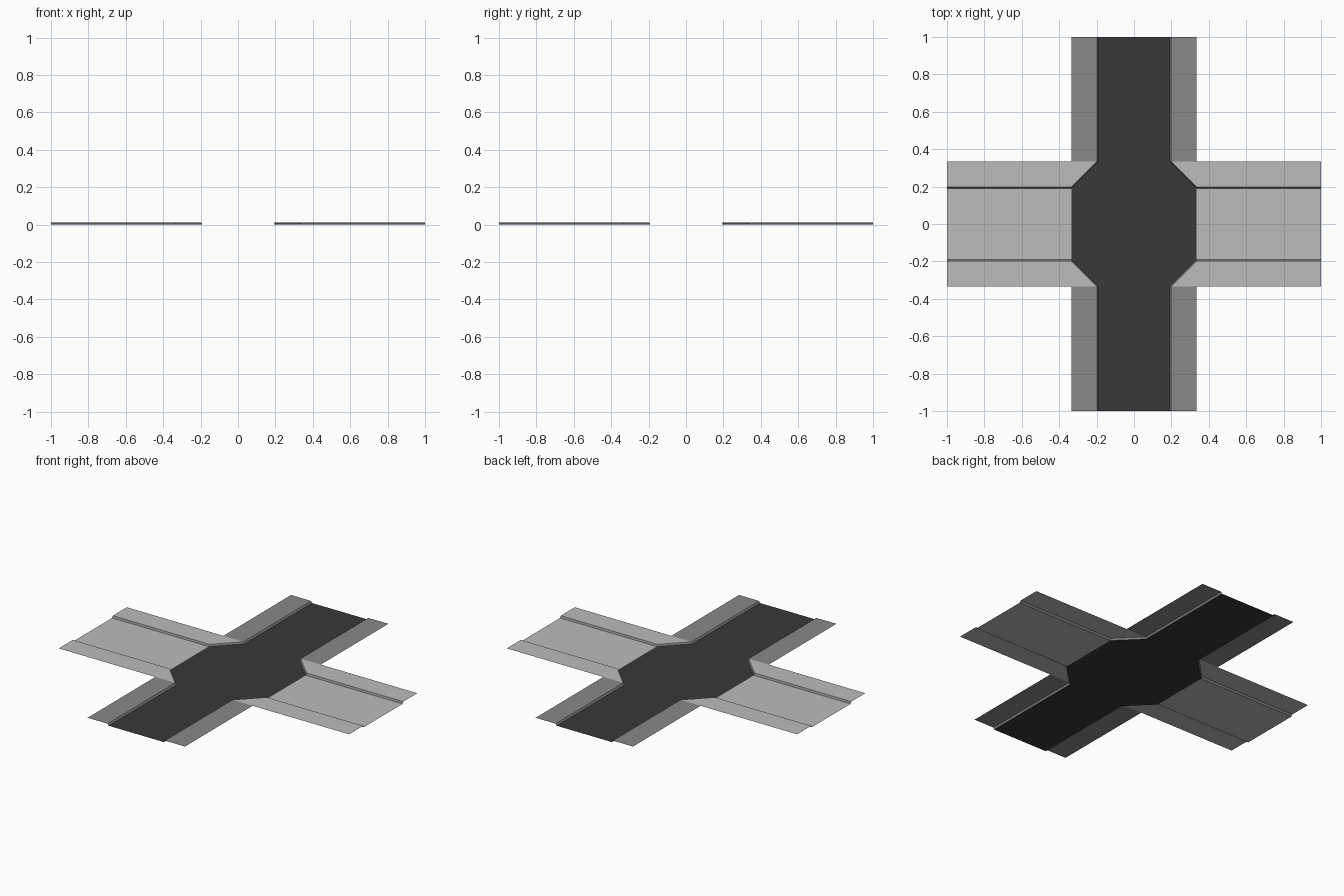
import bpy

if "Cube" in bpy.data.objects:
    bpy.data.objects.remove(bpy.data.objects["Cube"])

A, B, L = 0.19, 0.335, 1.0    # road half width, walkway outer edge, arm length
T, H = 0.197, 0.011           # top edge of the slightly sloped kerb, kerb height


def material(name, v):
    m = bpy.data.materials.new(name)
    m.diffuse_color = (v, v, v, 1)
    m.use_nodes = True
    m.node_tree.nodes["Principled BSDF"].inputs["Base Color"].default_value = m.diffuse_color
    return m


dark = material("asphalt", 0.04)
mid = material("side_paving", 0.25)
light = material("light_paving", 0.5)


def sheet(name, polys, mat):
    """Flat polygons of one quadrant, mirrored into all four."""
    verts = [p for poly in polys for p in poly]
    faces, i = [], 0
    for poly in polys:
        faces.append(list(range(i, i + len(poly))))
        i += len(poly)
    me = bpy.data.meshes.new(name)
    me.from_pydata(verts, [], faces)
    me.materials.append(mat)
    ob = bpy.data.objects.new(name, me)
    bpy.context.collection.objects.link(ob)
    mod = ob.modifiers.new("mirror", 'MIRROR')
    mod.use_axis = (True, True, False)
    return ob


def flat(points, z):
    return [(x, y, z) for x, y in points]


# Main road with the chamfered crossing in the middle
sheet("main_road", [flat([(0, 0), (B, 0), (B, A), (A, B), (0, B)], 0),
                    flat([(0, B), (A, B), (A, L), (0, L)], 0)], dark)

# Lighter cross road
sheet("cross_road", [flat([(B, 0), (L, 0), (L, A), (B, A)], 0)], light)

# Raised walkways: the light one includes the corner triangle
sheet("cross_walkway", [flat([(B, T), (L, T), (L, B), (B, B)], H),
                        flat([(B, T), (B, B), (T, B)], H)], light)
sheet("main_walkway", [flat([(T, B), (B, B), (B, L), (T, L)], H)], mid)

# Kerb faces following the road edge
low = [(L, A), (B, A), (A, B), (A, L)]
top = [(L, T), (B, T), (T, B), (T, L)]
sheet("kerb", [[(*low[i + 1], 0), (*low[i], 0), (*top[i], H), (*top[i + 1], H)]
               for i in range(3)], mid)
